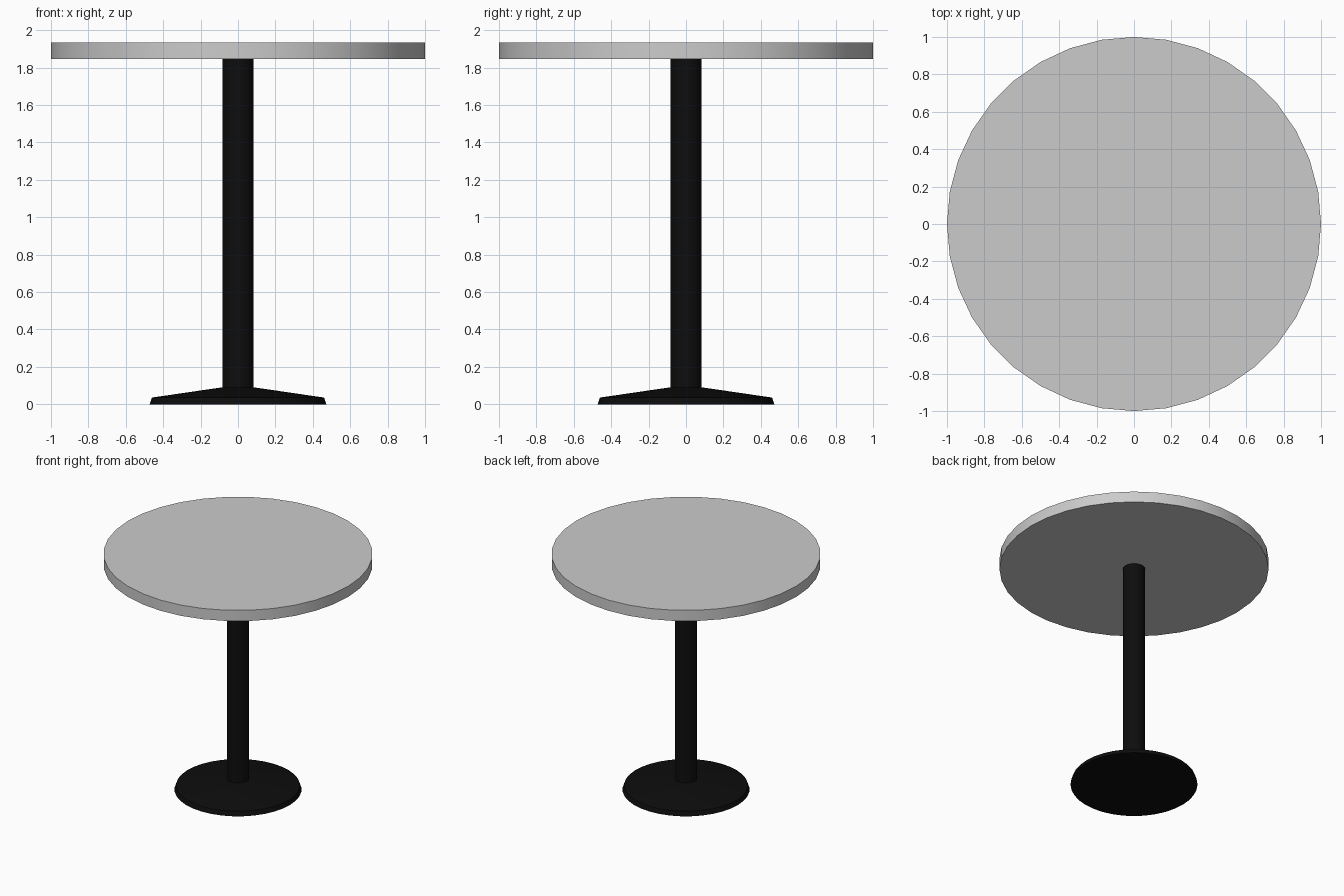
import bpy, math

if "Cube" in bpy.data.objects:
    bpy.data.objects.remove(bpy.data.objects["Cube"])

SIDES = 36


def lathe(name, profile, mat=None):
    """Closed solid of revolution from (radius, z) points, capped both ends."""
    n = len(profile)
    verts = [(r * math.cos(2 * math.pi * i / SIDES), r * math.sin(2 * math.pi * i / SIDES), z)
             for r, z in profile for i in range(SIDES)]
    faces = [(k * SIDES + i, k * SIDES + (i + 1) % SIDES,
              (k + 1) * SIDES + (i + 1) % SIDES, (k + 1) * SIDES + i)
             for k in range(n - 1) for i in range(SIDES)]
    faces.append(tuple(reversed(range(SIDES))))
    faces.append(tuple(range((n - 1) * SIDES, n * SIDES)))
    mesh = bpy.data.meshes.new(name)
    mesh.from_pydata(verts, [], faces)
    obj = bpy.data.objects.new(name, mesh)
    bpy.context.collection.objects.link(obj)
    if mat:
        mesh.materials.append(mat)
    bpy.ops.object.select_all(action='DESELECT')
    obj.select_set(True)
    bpy.context.view_layer.objects.active = obj
    bpy.ops.object.shade_smooth_by_angle(angle=math.radians(30))
    return obj


black = bpy.data.materials.new("black_metal")
black.diffuse_color = (0.004, 0.004, 0.004, 1)
black.use_nodes = True
black.node_tree.nodes["Principled BSDF"].inputs["Base Color"].default_value = black.diffuse_color

# Round table top
lathe("table_top", [(1.0, 1.847), (1.0, 1.935)])
# Central column
lathe("column", [(0.083, 0.09), (0.083, 1.847)], black)
# Shallow conical foot with a bevelled rim
lathe("base", [(0.472, 0.0), (0.46, 0.036), (0.083, 0.091)], black)
